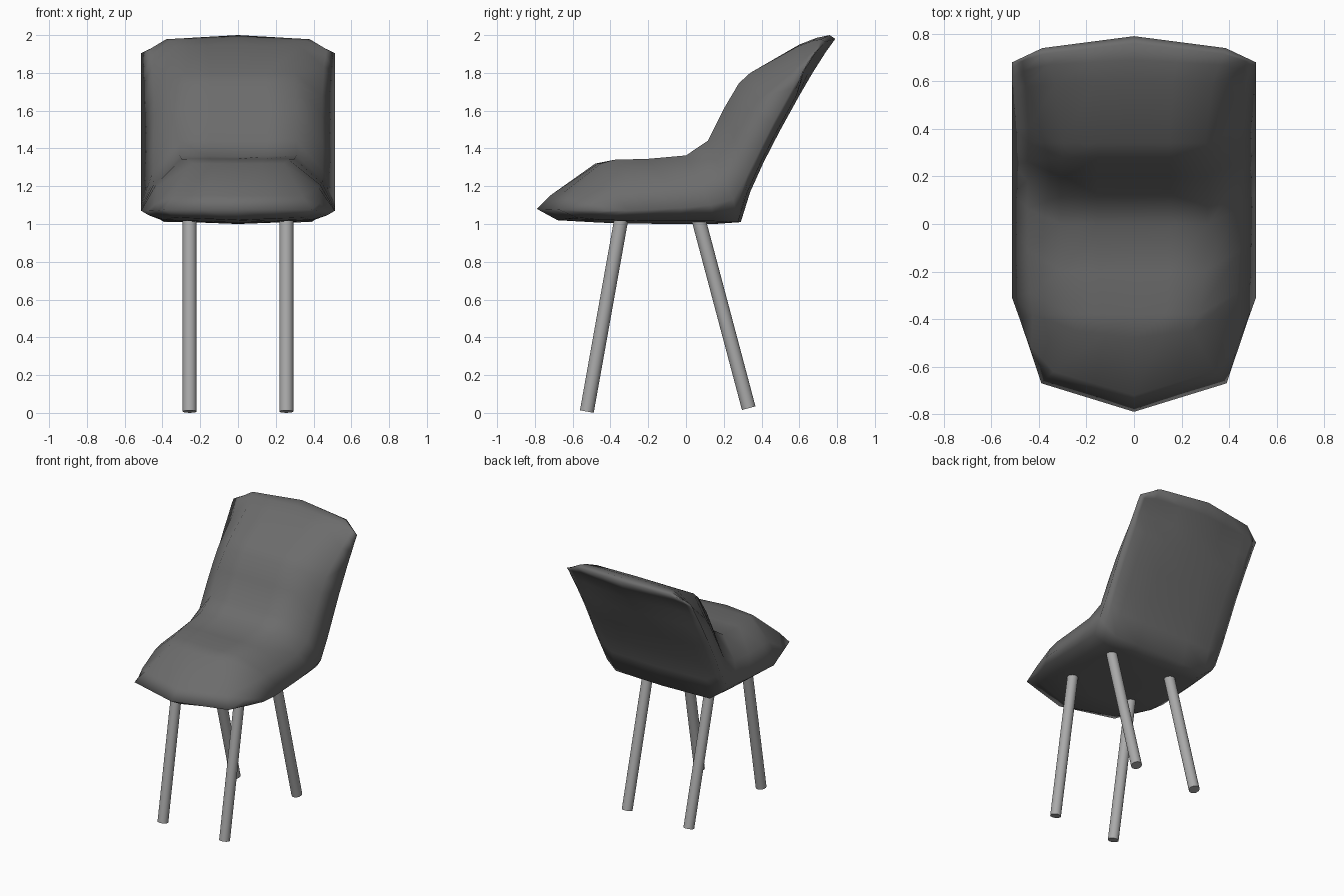
import bpy, bmesh, math
from mathutils import Vector

if "Cube" in bpy.data.objects:
    bpy.data.objects.remove(bpy.data.objects["Cube"])


def grey(name, v):
    m = bpy.data.materials.new(name)
    m.diffuse_color = (v, v, v, 1)
    m.use_nodes = True
    m.node_tree.nodes["Principled BSDF"].inputs["Base Color"].default_value = m.diffuse_color
    return m


shell_grey, leg_grey = grey("dark_grey", 0.15), grey("mid_grey", 0.4)

# Padded surface, front edge to top edge: centre (y, z)
centre = [(-.79, 1.08), (-.72, 1.15), (-.48, 1.32), (-.38, 1.34), (-.2, 1.345), (0, 1.355), (.115, 1.44),
          (.2, 1.61), (.28, 1.745), (.34, 1.80), (.6, 1.95), (.69, 1.985), (.76, 2.0), (.79, 1.98)]
# Half width of the pad, and how far its side points are shifted in (y, z)
pad_x = [.39, .34, .24, .27, .30, .31, .31, .31, .30, .30, .33, .36, .38, .385]
pad_shift = {0: (.12, -.005), 1: (.10, 0), 2: (.03, 0), 5: (0, .008), 10: (-.01, -.01),
             11: (-.02, -.015), 12: (-.045, -.022), 13: (-.05, -.015)}
# Outer rim (y, z)
rim = [(-.49, 1.07), (-.41, 1.07), (-.31, 1.07), (-.2, 1.075), (-.02, 1.085), (.13, 1.10), (.25, 1.13),
       (.325, 1.26), (.405, 1.42), (.465, 1.54), (.565, 1.72), (.62, 1.81), (.655, 1.87), (.68, 1.905)]
rim_x = [.45, .477] + [.513] * 12
# Underside and back (y, z)
under = [None, (-.68, 1.02), (-.45, 1.007), (-.25, 1.002), (-.05, 1.0), (.15, 1.0), (.29, 1.01),
         (.34, 1.17), (.41, 1.325), (.495, 1.49), (.60, 1.68), (.67, 1.8), (.74, 1.91), None]


def make_seat_shell():
    bm = bmesh.new()
    last = len(centre) - 1
    top_rows, low_rows = [], []
    for i, (cy, cz) in enumerate(centre):
        border = i in (0, last)
        dy, dz = pad_shift.get(i, (0, 0))
        c = Vector((0, cy, cz))
        p = Vector((pad_x[i], cy + dy, cz + dz))
        r = Vector((rim_x[i], *rim[i]))
        m = p.lerp(r, .5)
        if not border:
            m.x = p.x + (r.x - p.x) * .68
        half = [c, c.lerp(p, .5), p, m, r]
        full = [Vector((-v.x, v.y, v.z)) for v in half[:0:-1]] + half
        top = [bm.verts.new(v) for v in full]
        top_rows.append(top)
        if border:
            low_rows.append(top)
            continue
        uy, uz = under[i]
        seat = i < 6
        u = Vector((0, uy, uz))
        q = Vector((.39 if i > 1 else .34, uy + (.1 if i == 1 else 0 if seat else -.015 - .03 * (i > 10)),
                    uz + (.015 if seat else 0)))
        half = [u, u.lerp(q, .5), q, q.lerp(r, .5) + Vector((.02, 0, 0))]
        full = [Vector((-v.x, v.y, v.z)) for v in half[:0:-1]] + half
        low_rows.append([top[0]] + [bm.verts.new(v) for v in full] + [top[-1]])
    for rows in (top_rows, low_rows):
        for a, b in zip(rows, rows[1:]):
            for j in range(len(a) - 1):
                bm.faces.new((a[j], a[j + 1], b[j + 1], b[j]))
    bmesh.ops.recalc_face_normals(bm, faces=bm.faces)
    me = bpy.data.meshes.new("seat_shell")
    bm.to_mesh(me)
    bm.free()
    me.shade_smooth()
    ob = bpy.data.objects.new("seat_shell", me)
    bpy.context.collection.objects.link(ob)
    me.materials.append(shell_grey)


def make_leg(name, foot, head):
    foot, head = Vector(foot), Vector(head)
    axis = head - foot
    bpy.ops.mesh.primitive_cylinder_add(vertices=24, radius=.037, depth=axis.length,
                                        location=(foot + head) / 2,
                                        rotation=axis.to_track_quat('Z', 'Y').to_euler())
    ob = bpy.context.object
    ob.name = name
    bpy.ops.object.shade_smooth_by_angle(angle=math.radians(40))
    ob.data.materials.append(leg_grey)


make_seat_shell()

# Four splayed legs
for side, x in (("left", -.256), ("right", .256)):
    make_leg("front_leg_" + side, (x, -.525, .007), (x, -.342, 1.03))
    make_leg("rear_leg_" + side, (x, .332, .025), (x, .065, 1.03))
